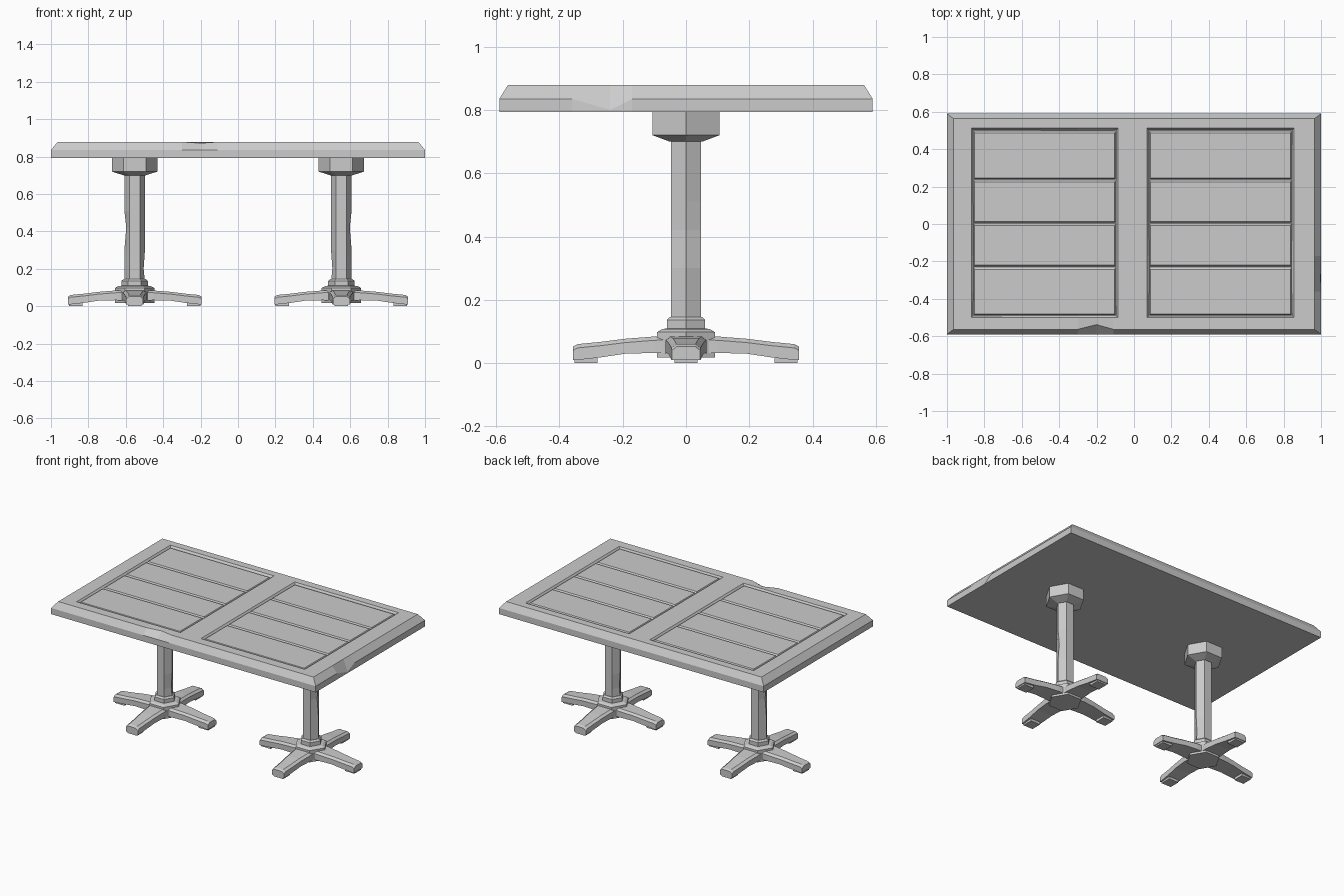
import bpy, bmesh, math
from mathutils import Matrix, Vector

if "Cube" in bpy.data.objects:
    bpy.data.objects.remove(bpy.data.objects["Cube"])

GREY = (0.6, 0.6, 0.6, 1)
wood = bpy.data.materials.new("plain_grey")
wood.use_nodes = True
wood.diffuse_color = GREY
wood.node_tree.nodes["Principled BSDF"].inputs["Base Color"].default_value = GREY


def finish(name, bm):
    bmesh.ops.recalc_face_normals(bm, faces=bm.faces)
    mesh = bpy.data.meshes.new(name)
    bm.to_mesh(mesh)
    bm.free()
    mesh.materials.append(wood)
    obj = bpy.data.objects.new(name, mesh)
    bpy.context.collection.objects.link(obj)
    return obj


def loft(bm, rings):
    """Skin a list of closed rings and cap both ends."""
    loops = [[bm.verts.new(p) for p in ring] for ring in rings]
    n = len(loops[0])
    for a, b in zip(loops, loops[1:]):
        for i in range(n):
            j = (i + 1) % n
            bm.faces.new((a[i], a[j], b[j], b[i]))
    bm.faces.new(loops[0][::-1])
    bm.faces.new(loops[-1])
    return loops


def rect(x0, x1, y0, y1, z):
    return [(x0, y0, z), (x1, y0, z), (x1, y1, z), (x0, y1, z)]


def hexagon(r, z):
    return [(r * math.cos(k * math.pi / 3), r * math.sin(k * math.pi / 3), z) for k in range(6)]


# Tabletop slab with a chamfered rim and two recessed fields
Z_TOP, Z_RIM, Z_BOTTOM = 0.878, 0.835, 0.793
PANELS = [(-0.87, -0.085), (0.07, 0.855)]
Y0, Y1 = -0.5, 0.512
bm = bmesh.new()
loft(bm, [rect(-1, 1, -0.59, 0.59, Z_BOTTOM), rect(-1, 1, -0.59, 0.59, Z_RIM),
          rect(-0.965, 0.965, -0.563, 0.563, Z_TOP)])


def cut(axis, value):
    co, no = Vector(), Vector()
    co[axis], no[axis] = value, 1
    bmesh.ops.bisect_plane(bm, geom=bm.verts[:] + bm.edges[:] + bm.faces[:],
                           plane_co=co, plane_no=no)


for x in [v for p in PANELS for v in p] + [-0.3, -0.2, -0.11]:
    cut(0, x)
for y in (Y0, Y1, -0.36, -0.24, -0.17):
    cut(1, y)
for x0, x1 in PANELS:
    field = [f for f in bm.faces if f.normal.z > 0.9 or abs(f.calc_center_median().z - Z_TOP) < 1e-4]
    field = [f for f in field if x0 < f.calc_center_median().x < x1
             and Y0 < f.calc_center_median().y < Y1]
    bm.normal_update()
    bmesh.ops.inset_region(bm, faces=field, thickness=0.012, depth=-0.014)

# Worn dents in the rim
for v in bm.verts:
    at_top = abs(v.co.z - Z_TOP) < 1e-4
    if at_top and abs(v.co.x + 0.2) < 1e-4 and v.co.y < -0.55:
        v.co.y += 0.025
        v.co.z -= 0.006
    elif v.co.x > 0.99 and abs(v.co.y + 0.24) < 1e-4 and abs(v.co.z - Z_RIM) < 1e-4:
        v.co.z -= 0.035
        v.co.x -= 0.004
finish("tabletop", bm)

# Chamfered planks lying in the recessed fields
seams = [Y0 + 0.012, -0.228, 0.006, 0.238, Y1 - 0.012]
for side, (x0, x1) in zip(("right", "left"), PANELS):
    for i, (a, b) in enumerate(zip(seams, seams[1:])):
        bm = bmesh.new()
        x0i, x1i = x0 + 0.012, x1 - 0.012
        loft(bm, [rect(x0i, x1i, a, b, 0.855), rect(x0i, x1i, a, b, 0.862),
                  rect(x0i + 0.006, x1i - 0.006, a + 0.008, b - 0.014, 0.873)])
        finish(f"{side}_plank_{i + 1}", bm)


def pedestal(side, sign):
    place = Matrix.Translation((sign * 0.5525, 0, 0))

    # Six-sided post with worn dents on its edges
    bm = bmesh.new()
    rings = loft(bm, [hexagon(0.055, z) for z in (0.13, 0.2, 0.3, 0.42, 0.51, 0.72)])
    rings[3][0 if sign > 0 else 3].co.x -= sign * 0.01
    rings[1][3 if sign > 0 else 0].co.x += sign * 0.007
    finish(side + "_post", bm).matrix_world = place

    # Mounting block under the tabletop
    bm = bmesh.new()
    loft(bm, [hexagon(0.06, 0.7), hexagon(0.122, 0.72), hexagon(0.122, 0.795)])
    finish(side + "_mounting_block", bm).matrix_world = place

    # Stepped hub at the foot of the post
    bm = bmesh.new()
    steps = [(0.105, 0.018), (0.105, 0.098), (0.088, 0.107), (0.07, 0.11),
             (0.07, 0.136), (0.058, 0.146)]
    loft(bm, [hexagon(r, z) for r, z in steps])
    finish(side + "_hub", bm).matrix_world = place

    # Four arched legs, each tapering to a padded tip
    stations = [(0.03, 0.064, 0.03, 0.086), (0.1, 0.064, 0.032, 0.084),
                (0.19, 0.056, 0.03, 0.077), (0.27, 0.05, 0.018, 0.067),
                (0.342, 0.046, 0.01, 0.06), (0.357, 0.045, 0.01, 0.052)]
    for k in range(4):
        bm = bmesh.new()
        loft(bm, [[(d, -w, lo), (d, w, lo), (d, w, hi - 0.012), (d, w - 0.016, hi),
                   (d, -w + 0.016, hi), (d, -w, hi - 0.012)] for d, w, lo, hi in stations])
        loft(bm, [rect(0.28, 0.352, -0.036, 0.036, 0), rect(0.28, 0.352, -0.036, 0.036, 0.022)])
        leg = finish(f"{side}_leg_{k + 1}", bm)
        leg.matrix_world = place @ Matrix.Rotation(k * math.pi / 2, 4, "Z")


pedestal("left", 1)
pedestal("right", -1)
